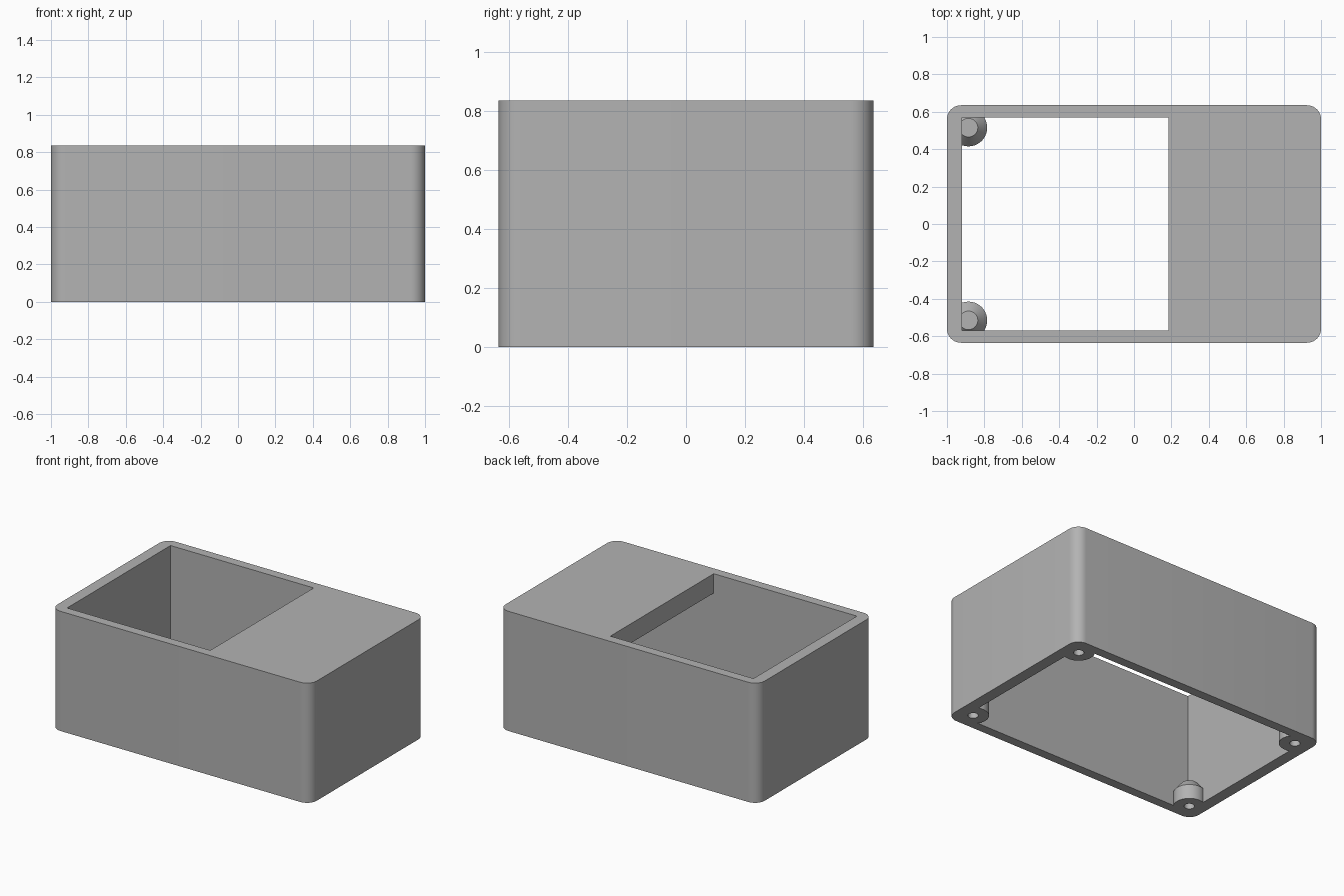
import bpy, bmesh
from mathutils import Matrix

if "Cube" in bpy.data.objects:
    bpy.data.objects.remove(bpy.data.objects["Cube"])

LENGTH, WIDTH, HEIGHT, CORNER = 2.0, 1.27, 0.835, 0.075
IN_X, IN_Y = 0.92, 0.57          # inner wall faces
LID_UNDERSIDE, LID_EDGE = 0.70, 0.185
BOSS_X, BOSS_Y = 0.885, 0.515

grey = bpy.data.materials.new("plain grey")
grey.use_nodes = True
colour = (0.45, 0.45, 0.45, 1)
grey.diffuse_color = colour
grey.node_tree.nodes["Principled BSDF"].inputs["Base Color"].default_value = colour


def make_object(name, bm):
    mesh = bpy.data.meshes.new(name)
    bm.to_mesh(mesh)
    bm.free()
    obj = bpy.data.objects.new(name, mesh)
    bpy.context.collection.objects.link(obj)
    mesh.materials.append(grey)
    return obj


def box(name, low, high, corner=0):
    bm = bmesh.new()
    size = [b - a for a, b in zip(low, high)]
    mid = [(a + b) / 2 for a, b in zip(low, high)]
    bmesh.ops.create_cube(bm, size=1, matrix=Matrix.Translation(mid) @ Matrix.Diagonal((*size, 1)))
    if corner:
        upright = [e for e in bm.edges if abs(e.verts[0].co.z - e.verts[1].co.z) > 0.1]
        bmesh.ops.bevel(bm, geom=upright, offset=corner, segments=10, profile=0.5, affect='EDGES')
    return make_object(name, bm)


def lathe(name, profile, x, y):
    """Closed solid of revolution from (radius, height) points."""
    bm = bmesh.new()
    verts = [bm.verts.new((r, 0, z)) for r, z in profile]
    edges = [bm.edges.new(pair) for pair in zip(verts, verts[1:])]
    bmesh.ops.spin(bm, geom=verts + edges, cent=(0, 0, 0), axis=(0, 0, 1),
                   angle=6.283185307, steps=40)
    bmesh.ops.remove_doubles(bm, verts=bm.verts, dist=0.0005)
    bmesh.ops.recalc_face_normals(bm, faces=bm.faces)
    bmesh.ops.translate(bm, verts=bm.verts, vec=(x, y, 0))
    return make_object(name, bm)


def combine(target, tool, operation):
    mod = target.modifiers.new(tool.name, 'BOOLEAN')
    mod.operation, mod.object, mod.solver = operation, tool, 'EXACT'
    bpy.context.view_layer.objects.active = target
    bpy.ops.object.modifier_apply(modifier=mod.name)
    bpy.data.objects.remove(tool)


# Rounded case, hollowed from below and opened through part of the top
case = box("enclosure_case", (-LENGTH / 2, -WIDTH / 2, 0), (LENGTH / 2, WIDTH / 2, HEIGHT), CORNER)
combine(case, box("cavity", (-IN_X, -IN_Y, -0.1), (IN_X, IN_Y, LID_UNDERSIDE)), 'DIFFERENCE')
combine(case, box("top_opening", (-IN_X, -IN_Y, 0.3), (LID_EDGE, IN_Y, 1)), 'DIFFERENCE')

# Screw bosses with sloped tops and blind holes in the four corners
for sx in (-1, 1):
    for sy in (-1, 1):
        x, y = sx * BOSS_X, sy * BOSS_Y
        boss = lathe("screw_boss", [(0, 0), (0.1, 0), (0.1, 0.1), (0.05, 0.16), (0, 0.16)], x, y)
        combine(case, boss, 'UNION')
        hole = lathe("screw_hole", [(0, -0.1), (0.033, -0.1), (0.033, 0.1), (0, 0.1)], x, y)
        combine(case, hole, 'DIFFERENCE')

bpy.ops.object.select_all(action='DESELECT')
case.select_set(True)
bpy.context.view_layer.objects.active = case
bpy.ops.object.shade_smooth_by_angle(angle=0.5)
